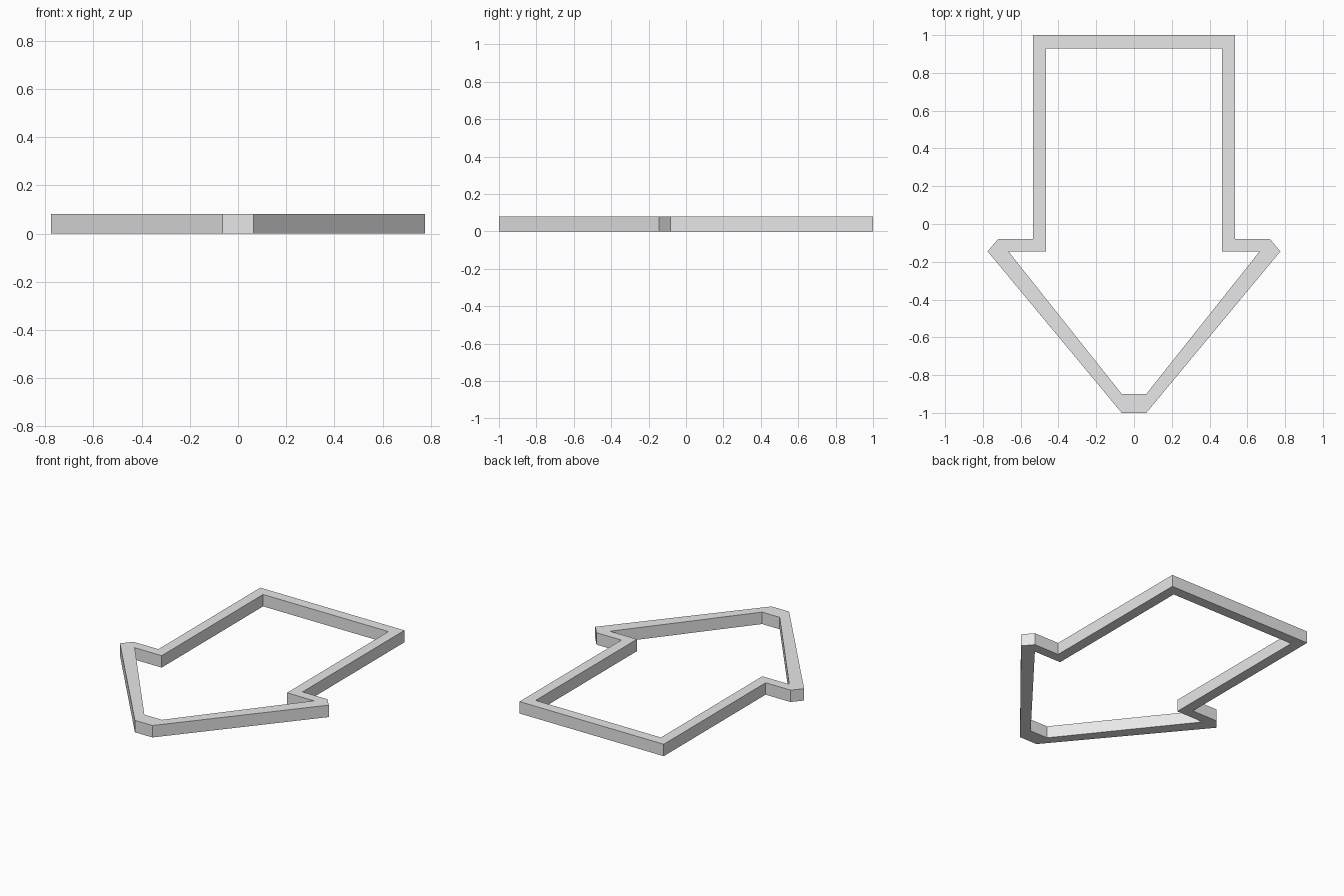
import bpy
import bmesh

cube = bpy.data.objects.get("Cube")
if cube:
    bpy.data.objects.remove(cube, do_unlink=True)

HEIGHT = 0.08

# Right half of the arrow outline, from tip to tail; inner corners pair with outer ones
outer = [(0.065, -1), (0.775, -0.145), (0.72, -0.08), (0.535, -0.08), (0.535, 1)]
inner = [(0.065, -0.9), (0.665, -0.145), (0.665, -0.145), (0.465, -0.145), (0.465, 0.93)]


def full_loop(half):
    """Mirror a half outline across x = 0 into a closed loop."""
    return half + [(-x, y) for x, y in reversed(half)]


def make_material(name, colour):
    mat = bpy.data.materials.new(name)
    mat.use_nodes = True
    mat.diffuse_color = colour
    mat.node_tree.nodes["Principled BSDF"].inputs["Base Color"].default_value = colour
    return mat


# Flat band between the two outlines
bm = bmesh.new()
out_verts = [bm.verts.new((x, y, 0)) for x, y in full_loop(outer)]
in_verts = [bm.verts.new((x, y, 0)) for x, y in full_loop(inner)]
count = len(out_verts)
for i in range(count):
    j = (i + 1) % count
    bm.faces.new((out_verts[i], out_verts[j], in_verts[j], in_verts[i]))
bmesh.ops.remove_doubles(bm, verts=bm.verts[:], dist=0.001)

# Raise the band into a solid frame
result = bmesh.ops.extrude_face_region(bm, geom=bm.faces[:], use_keep_orig=True)
raised = [g for g in result["geom"] if isinstance(g, bmesh.types.BMVert)]
bmesh.ops.translate(bm, verts=raised, vec=(0, 0, HEIGHT))
bmesh.ops.recalc_face_normals(bm, faces=bm.faces[:])

mesh = bpy.data.meshes.new("arrow_frame")
bm.to_mesh(mesh)
bm.free()
mesh.materials.append(make_material("light grey", (0.8, 0.8, 0.8, 1)))
arrow_frame = bpy.data.objects.new("arrow_frame", mesh)
bpy.context.collection.objects.link(arrow_frame)
